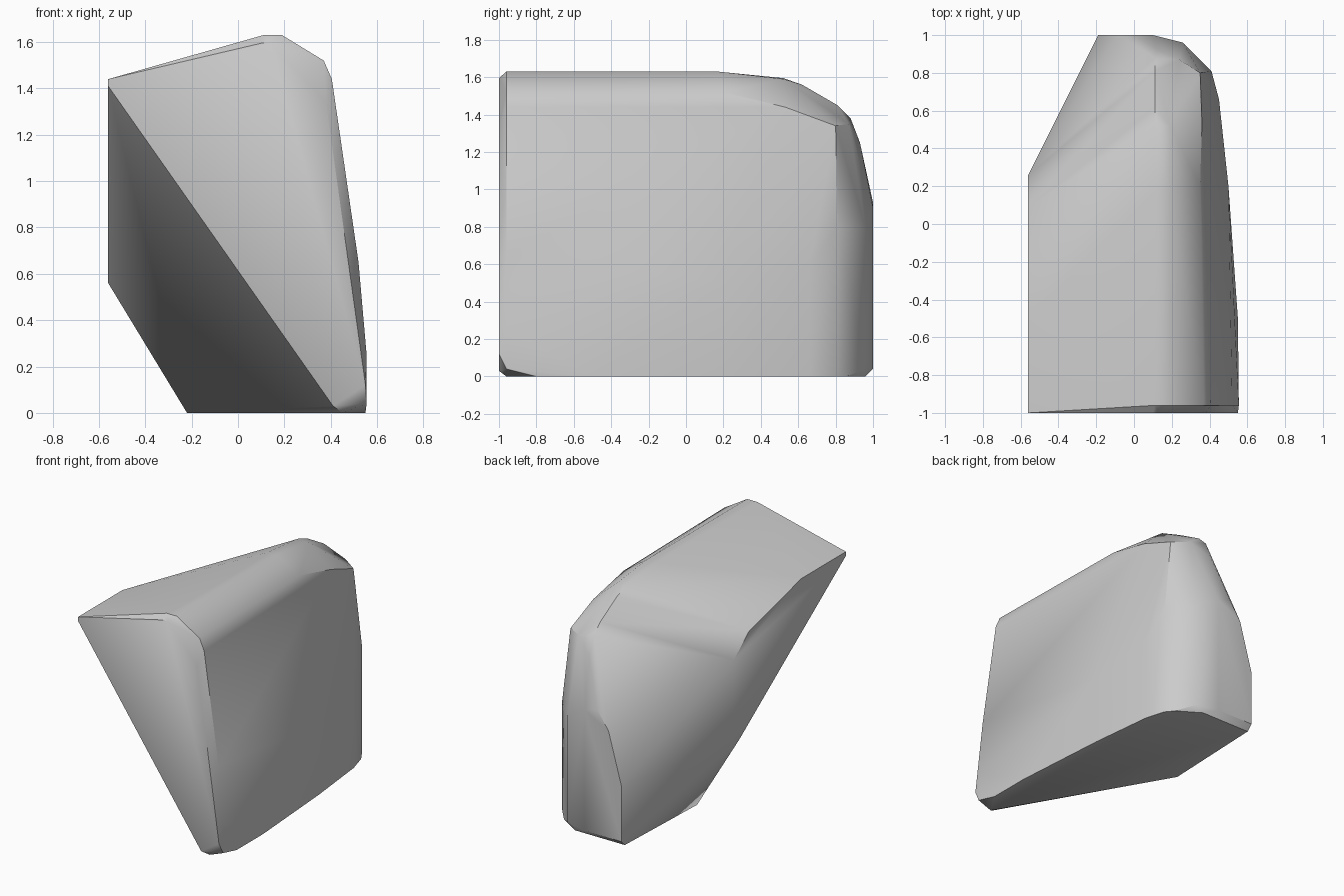
import bpy
import bmesh
from math import radians

# Remove the default object
default_cube = bpy.data.objects.get("Cube")
if default_cube:
    bpy.data.objects.remove(default_cube, do_unlink=True)


def make_material(name, color):
    material = bpy.data.materials.new(name)
    material.use_nodes = True
    material.diffuse_color = color
    shader = material.node_tree.nodes["Principled BSDF"]
    shader.inputs["Base Color"].default_value = color
    shader.inputs["Roughness"].default_value = 0.8
    return material


def outline(axis, offset, pairs):
    """Place a flat outline on the plane where the given axis equals offset."""
    points = []
    for first, second in pairs:
        point = [first, second]
        point.insert("xyz".index(axis), offset)
        points.append(tuple(point))
    return points


def make_hull(name, points, material):
    """Skin a convex solid over the outlines."""
    mesh = bpy.data.meshes.new(name)
    bm = bmesh.new()
    for point in points:
        bm.verts.new(point)
    result = bmesh.ops.convex_hull(bm, input=bm.verts)
    unused = [item for item in result["geom_interior"] + result["geom_unused"]
              if isinstance(item, bmesh.types.BMVert) and item.is_valid]
    bmesh.ops.delete(bm, geom=list(set(unused)), context="VERTS")
    bmesh.ops.dissolve_limit(bm, angle_limit=radians(1),
                             verts=bm.verts, edges=bm.edges)
    bmesh.ops.recalc_face_normals(bm, faces=bm.faces)
    bm.to_mesh(mesh)
    bm.free()
    mesh.materials.append(material)
    body = bpy.data.objects.new(name, mesh)
    bpy.context.collection.objects.link(body)
    return body


# Flat front face and the small bevel behind it
front_face = outline("y", -1, [(-.56, 1.41), (-.56, 1.44), (.1, 1.595),
                               (.14, 1.595), (.38, 1.34), (.55, .12), (.41, .03)])
front_bevel = outline("y", -.96, [(.11, 1.63), (.19, 1.63), (.37, 1.52),
                                  (.405, 1.44), (.52, .65), (.555, .25),
                                  (.555, .04), (.45, 0)])

# Flat end on the narrow side
side_end = outline("x", -.56, [(-.5, 1.44), (.09, 1.29), (.26, 1.15),
                               (.26, .56), (.2, .56)])

# Flat base
base = outline("z", 0, [(-.22, .19), (-.19, .96), (.2, .96), (.36, .86),
                        (.41, .8), (.45, .66), (.5, .2), (.55, -.5), (.55, -.8)])

# Roof ridge curving down to the back
ridge = outline("x", .11, [(.17, 1.63), (.52, 1.595), (.62, 1.56),
                           (.81, 1.45), (.88, 1.38), (.93, 1.25)])
shoulder = [(.19, .17, 1.63), (.19, .52, 1.59), (.35, .2, 1.52),
            (.36, .53, 1.44), (.35, .8, 1.34), (.24, .87, 1.35)]

# Flat back face and the rounded corner beside it
back_face = outline("y", 1, [(-.19, .04), (-.19, .44), (-.09, .8), (0, .93),
                             (.1, .9), (.1, .04)])
corner = [(.26, .96, .8), (.26, .96, .04), (.41, .81, .8), (.41, .81, .04)]

# Bowed broad side
broad_side = [(.5, .2, .5), (.45, .66, .6)]

stone_gray = make_material("stone gray", (.6, .6, .6, 1))
block = make_hull("wedge_block",
                  front_face + front_bevel + side_end + base + ridge
                  + shoulder + back_face + corner + broad_side, stone_gray)

# Smooth the rounded edges and keep the hard ones crisp
bpy.ops.object.select_all(action="DESELECT")
block.select_set(True)
bpy.context.view_layer.objects.active = block
bpy.ops.object.shade_smooth_by_angle(angle=radians(35))
